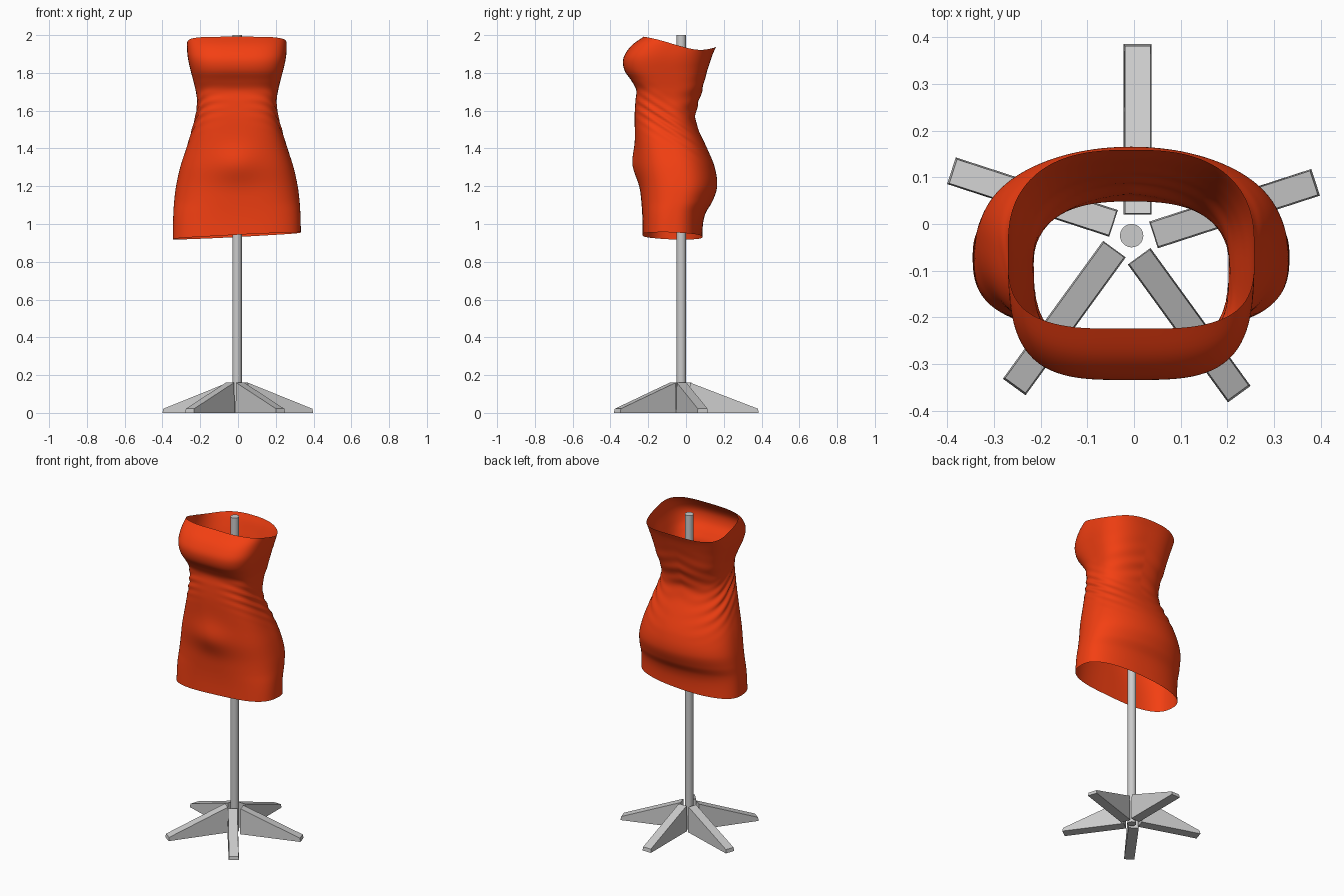
import bpy, bmesh
from math import sin, cos, pi, exp, radians
from mathutils import Matrix, Vector

if "Cube" in bpy.data.objects:
    bpy.data.objects.remove(bpy.data.objects["Cube"])

CENTER = Vector((-0.005, -0.025, 0))

# dress profile rows: height, half width, front y, back y, squareness
PROFILE = [
    (0.88, 0.340, -0.230, 0.085, 2.7), (1.00, 0.338, -0.230, 0.090, 2.6),
    (1.06, 0.336, -0.232, 0.105, 2.5), (1.12, 0.332, -0.236, 0.140, 2.4),
    (1.20, 0.322, -0.242, 0.165, 2.4), (1.30, 0.300, -0.256, 0.152, 2.4),
    (1.40, 0.268, -0.262, 0.112, 2.5), (1.50, 0.235, -0.270, 0.066, 2.6),
    (1.57, 0.216, -0.272, 0.050, 2.7), (1.65, 0.210, -0.268, 0.068, 2.8),
    (1.71, 0.219, -0.264, 0.086, 3.0), (1.76, 0.231, -0.290, 0.098, 3.1),
    (1.81, 0.244, -0.324, 0.112, 3.1), (1.86, 0.256, -0.334, 0.128, 3.1),
    (1.90, 0.262, -0.322, 0.142, 3.1), (1.95, 0.264, -0.283, 0.163, 3.1),
    (2.00, 0.262, -0.212, 0.170, 3.1),
]
RIM = [(-1, 1.992), (-0.75, 1.988), (-0.4, 1.972), (0.1, 1.945), (0.6, 1.922), (1, 1.938)]


def interp(rows, t):
    """Smooth curve through table rows, keyed by the first column."""
    k = 0
    while k < len(rows) - 2 and t > rows[k + 1][0]:
        k += 1
    a, b = rows[k], rows[k + 1]
    p, q = rows[max(k - 1, 0)], rows[min(k + 2, len(rows) - 1)]
    h = b[0] - a[0]
    u = min(max((t - a[0]) / h, 0), 1)
    out = []
    for c in range(1, len(a)):
        m0 = (b[c] - p[c]) / (b[0] - p[0]) * h
        m1 = (q[c] - a[c]) / (q[0] - a[0]) * h
        out.append((2*u**3 - 3*u**2 + 1) * a[c] + (u**3 - 2*u**2 + u) * m0
                   + (3*u**2 - 2*u**3) * b[c] + (u**3 - u**2) * m1)
    return out


def dress_point(th, t):
    c, s = cos(th), sin(th)
    hem = 0.937 + 0.055 * c * 0.34 - 0.006 * s
    z = hem + t * (interp(RIM, s)[0] - hem)
    w, front, back, n = interp(PROFILE, z)
    n -= 0.3 * s                                   # squarer at the front
    r = (abs(c)**n + abs(s)**n) ** (-1 / n)
    x = w * r * c
    y = (front + back) / 2 + (back - front) / 2 * r * s
    if s < 0:                                      # belly
        y -= 0.026 * exp(-(x / 0.12)**2 - ((z - 1.32) / 0.10)**2)
    # diagonal gathers at the sides of the waist
    q = z - 1.51 + 0.6 * (y + 0.05)
    fold = 0.006 * abs(c)**2 * exp(-(q / 0.08)**2) * sin(q * 2 * pi / 0.05 + 5 * y)
    # soft horizontal folds on the small of the back
    fold += 0.003 * max(s, 0)**2 * exp(-((z - 1.65) / 0.12)**2) * sin((z + 0.3 * abs(x)) * 75)
    return Vector((x + fold * c - 0.006, y + fold * s, z))


def make_object(name, bm):
    me = bpy.data.meshes.new(name)
    bm.to_mesh(me)
    bm.free()
    ob = bpy.data.objects.new(name, me)
    bpy.context.collection.objects.link(ob)
    return ob


# dress: open tube lofted from hem to neckline
NU, NV = 128, 110
bm = bmesh.new()
rings = [[bm.verts.new(dress_point(2 * pi * i / NU, j / NV)) for i in range(NU)]
         for j in range(NV + 1)]
for lo, hi in zip(rings, rings[1:]):
    for i in range(NU):
        k = (i + 1) % NU
        bm.faces.new((lo[i], lo[k], hi[k], hi[i])).smooth = True
dress = make_object("dress", bm)
mat = bpy.data.materials.new("orange_fabric")
mat.diffuse_color = (0.9, 0.05, 0.006, 1)
mat.use_nodes = True
mat.node_tree.nodes["Principled BSDF"].inputs["Base Color"].default_value = mat.diffuse_color
dress.data.materials.append(mat)

# pole
bpy.ops.mesh.primitive_cylinder_add(vertices=32, radius=0.025, depth=2.0,
                                    location=CENTER + Vector((0, 0, 1)))
pole = bpy.context.object
pole.name = "pole"
bpy.ops.object.shade_smooth_by_angle(angle=radians(35))

# five wedge feet, each set slightly off the radial line
for k in range(5):
    bm = bmesh.new()
    sides = []
    for sgn in (-1, 1):
        outline = [(0.045, 0.030, 0), (0.410, 0.030, 0), (0.406, 0.027, 0.022), (0.047, 0.027, 0.16)]
        sides.append([bm.verts.new((r, sgn * w - 0.013, z)) for r, w, z in outline])
    a, b = sides
    bm.faces.new(a)
    bm.faces.new(b[::-1])
    for i in range(4):
        j = (i + 1) % 4
        bm.faces.new((a[j], a[i], b[i], b[j]))
    bmesh.ops.recalc_face_normals(bm, faces=bm.faces)
    bm.transform(Matrix.Translation(CENTER) @ Matrix.Rotation(radians(90 + 72 * k), 4, 'Z'))
    make_object(f"stand_foot_{k + 1}", bm)
